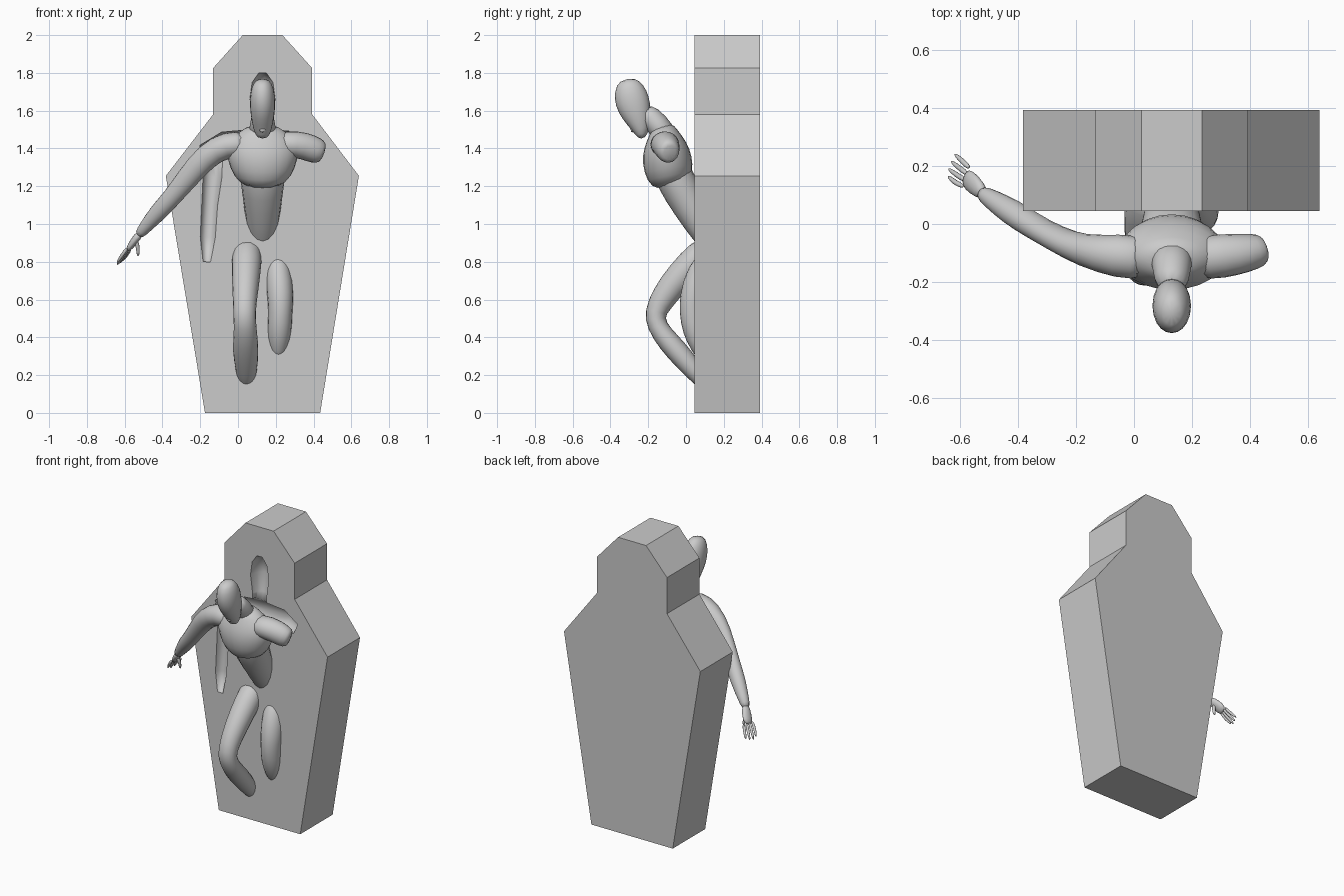
import bpy, bmesh, math
from mathutils import Vector

stone = bpy.data.materials.new("stone_grey")
stone.diffuse_color = (0.6, 0.6, 0.6, 1)


def make_object(name, bm):
    bmesh.ops.recalc_face_normals(bm, faces=bm.faces[:])
    mesh = bpy.data.meshes.new(name)
    bm.to_mesh(mesh)
    bm.free()
    mesh.materials.append(stone)
    obj = bpy.data.objects.new(name, mesh)
    bpy.context.collection.objects.link(obj)
    return obj


def loft(name, sections, ref=(1, 0, 0), sides=10, subdivide=1):
    """Tube through (x, y, z, half width along ref, half depth) sections."""
    bm = bmesh.new()
    pts = [Vector(s[:3]) for s in sections]
    rings = []
    for i, s in enumerate(sections):
        t = (pts[min(i + 1, len(pts) - 1)] - pts[max(i - 1, 0)]).normalized()
        side = Vector(ref)
        side = (side - t * side.dot(t)).normalized()
        up = t.cross(side)
        rings.append([bm.verts.new(pts[i] + side * s[3] * math.cos(a) + up * s[4] * math.sin(a))
                      for a in (2 * math.pi * k / sides for k in range(sides))])
    for a, b in zip(rings, rings[1:]):
        for k in range(sides):
            j = (k + 1) % sides
            bm.faces.new((a[k], a[j], b[j], b[k]))
    bm.faces.new(rings[0])
    bm.faces.new(rings[-1])
    obj = make_object(name, bm)
    for p in obj.data.polygons:
        p.use_smooth = True
    if subdivide:
        obj.modifiers.new("soften", 'SUBSURF').levels = subdivide
        obj.modifiers["soften"].render_levels = subdivide
    return obj


# Coffin-shaped slab
bm = bmesh.new()
outline = [(-.175, 0), (.435, 0), (.64, 1.255), (.393, 1.58), (.393, 1.825),
           (.235, 2), (.025, 2), (-.132, 1.825), (-.132, 1.58), (-.382, 1.255)]
front = bm.faces.new([bm.verts.new((x, .045, z)) for x, z in outline])
ext = bmesh.ops.extrude_face_region(bm, geom=[front])
bmesh.ops.translate(bm, verts=[v for v in ext["geom"] if isinstance(v, bmesh.types.BMVert)],
                    vec=(0, .347, 0))
slab = make_object("coffin_slab", bm)

# Shallow body imprint in the slab front: head, shoulders, hanging arm
cutters = [
    loft("head_cutter", [(.13, .045, 1.44, .05, .05), (.13, .045, 1.54, .052, .06),
                         (.13, .045, 1.66, .068, .09), (.13, .045, 1.75, .055, .07),
                         (.13, .045, 1.80, .02, .02)], subdivide=0),
    loft("shoulder_cutter", [(-.19, .045, 1.38, .04, .04), (-.08, .045, 1.42, .07, .07),
                             (.13, .045, 1.41, .08, .10), (.31, .045, 1.42, .07, .07),
                             (.40, .045, 1.38, .04, .04)], ref=(0, 1, 0), subdivide=0),
    loft("arm_cutter", [(-.14, .045, 1.40, .06, .06), (-.135, .045, 1.25, .05, .05),
                        (-.15, .045, 1.10, .042, .045), (-.16, .045, .93, .04, .04),
                        (-.165, .045, .80, .02, .02)], subdivide=0),
]
for c in cutters:
    c.hide_render = True
    m = slab.modifiers.new("imprint", 'BOOLEAN')
    m.operation, m.object, m.solver = 'DIFFERENCE', c, 'EXACT'
bpy.context.view_layer.objects.active = slab
for m in list(slab.modifiers):
    bpy.ops.object.modifier_apply(modifier=m.name)
for c in cutters:
    bpy.data.objects.remove(c)

# Torso leaning out of the slab
CX = .13
loft("abdomen", [(CX, .20, .85, .08, .08), (CX, .12, .945, .085, .095),
                 (CX, .02, 1.10, .11, .105), (CX, -.06, 1.24, .13, .115),
                 (CX, -.09, 1.32, .14, .10)], sides=8)
loft("chest", [(CX, -.07, 1.20, .10, .09), (CX, -.085, 1.25, .16, .13),
               (CX, -.10, 1.34, .195, .14), (CX, -.11, 1.42, .20, .12),
               (CX, -.12, 1.49, .13, .075), (CX, -.13, 1.52, .07, .06)], sides=12)
loft("neck", [(CX, -.10, 1.45, .09, .075), (CX, -.15, 1.53, .068, .065),
              (CX, -.23, 1.61, .06, .06)])

# Head tilted forward, with eyes and mouth
loft("head", [(CX, -.235, 1.45, .03, .02), (CX, -.235, 1.50, .052, .05),
              (CX, -.262, 1.58, .068, .085), (CX, -.285, 1.65, .073, .10),
              (CX, -.302, 1.72, .065, .085), (CX, -.31, 1.77, .035, .045)])
for s in (-1, 1):
    loft("eye", [(CX + s * .018, -.337, 1.605, .006, .008), (CX + s * .034, -.332, 1.608, .012, .014),
                 (CX + s * .05, -.318, 1.615, .006, .008)], ref=(0, 1, 0), sides=6)
loft("mouth", [(CX - .018, -.283, 1.50, .006, .01), (CX, -.287, 1.50, .01, .022),
               (CX + .018, -.283, 1.50, .006, .01)], ref=(0, 1, 0), sides=6)

# Reaching arm and hand
Y = (0, 1, 0)
loft("reaching_arm", [(.06, -.12, 1.42, .08, .075), (-.06, -.11, 1.425, .082, .075),
                      (-.17, -.095, 1.36, .058, .072), (-.27, -.05, 1.24, .047, .062),
                      (-.35, -.005, 1.14, .047, .052), (-.42, .04, 1.065, .05, .052),
                      (-.49, .085, .985, .036, .036), (-.53, .11, .935, .028, .028)], ref=Y)
loft("palm", [(-.515, .10, .955, .026, .024), (-.55, .135, .91, .04, .022),
              (-.585, .165, .86, .042, .018)], ref=Y, sides=8)
for i in range(4):
    d = (i - 1.5) * .021
    tip = .012 * abs(i - 1.2)
    loft("finger", [(-.575 + d * .3, .16 + d, .875, .011, .012),
                    (-.605 + d * .4, .18 + d * 1.2, .83, .011, .011),
                    (-.64 + d * .3 + tip * .5, .205 + d * 1.2, .778 + tip, .007, .007)], ref=Y, sides=6)
loft("thumb", [(-.545, .12, .92, .015, .015), (-.527, .13, .875, .013, .013),
               (-.53, .14, .825, .008, .008)], sides=6)

# Short stump of the other arm
loft("arm_stump", [(.20, -.12, 1.42, .08, .075), (.31, -.11, 1.425, .082, .075),
                   (.39, -.10, 1.40, .07, .078), (.435, -.09, 1.38, .062, .068),
                   (.45, -.085, 1.375, .04, .05)], ref=Y)

# Bent legs half sunk in the slab
loft("forward_leg", [(.05, .14, .90, .085, .08), (.045, .03, .79, .085, .088),
                     (.04, -.08, .67, .075, .078), (.035, -.145, .57, .065, .068),
                     (.035, -.17, .50, .062, .058), (.04, -.13, .42, .065, .058),
                     (.04, -.05, .33, .075, .066), (.045, .04, .225, .06, .055),
                     (.045, .14, .12, .04, .045)])
loft("rear_leg", [(.20, .16, .86, .06, .07), (.215, .08, .74, .075, .085),
                  (.225, .04, .62, .075, .08), (.225, .035, .53, .065, .075),
                  (.22, .05, .44, .07, .075), (.215, .08, .35, .055, .06),
                  (.21, .13, .27, .035, .05)])
